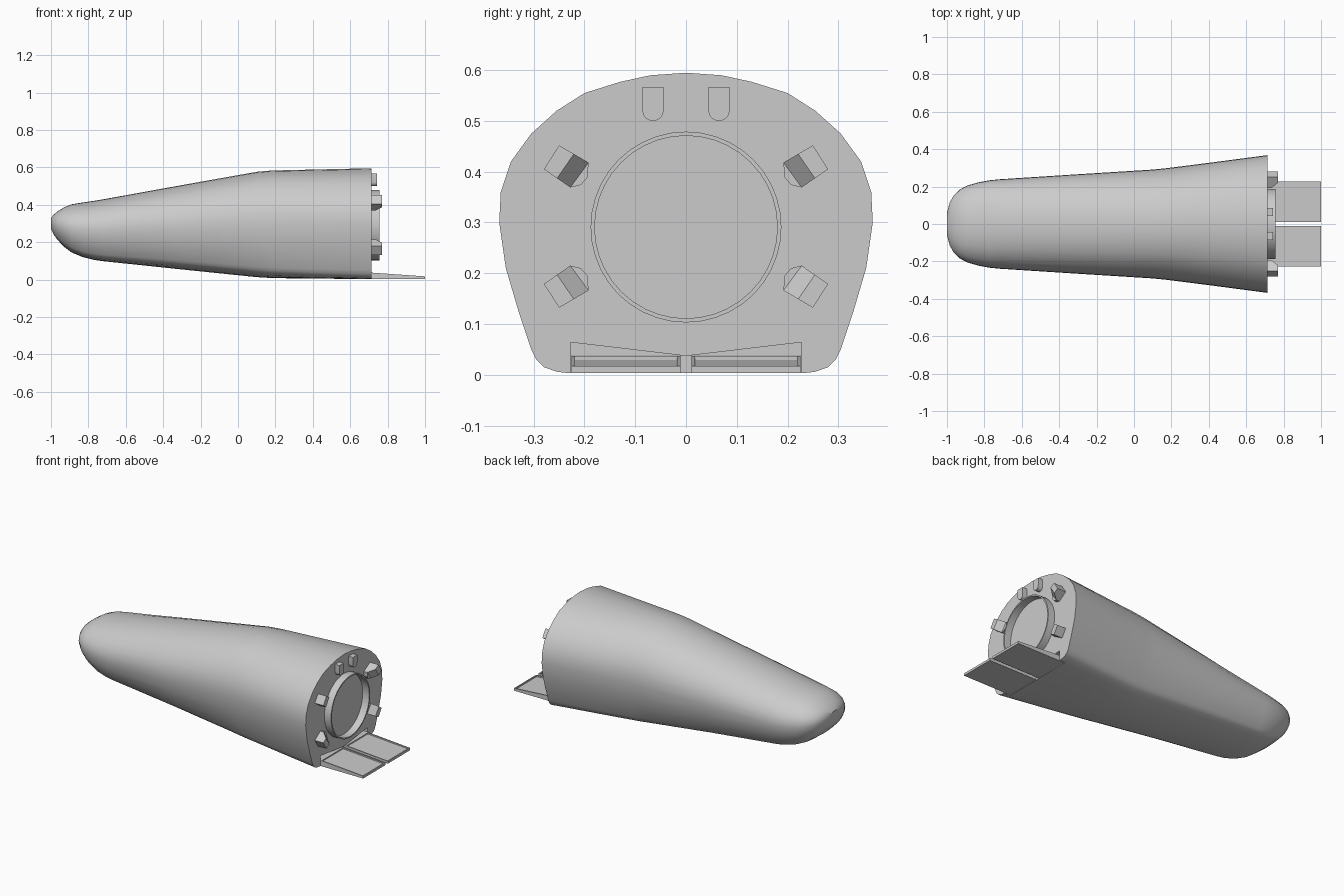
import bpy, bmesh, math
from mathutils import Vector

if "Cube" in bpy.data.objects:
    bpy.data.objects.remove(bpy.data.objects["Cube"], do_unlink=True)

grey = bpy.data.materials.new("hull grey")
grey.use_nodes = True
grey.diffuse_color = (0.6, 0.6, 0.6, 1)
grey.node_tree.nodes["Principled BSDF"].inputs["Base Color"].default_value = (0.6, 0.6, 0.6, 1)

AFT = 0.713  # x of the flat aft bulkhead


def finish(name, bm, smooth=None):
    bmesh.ops.recalc_face_normals(bm, faces=bm.faces[:])
    mesh = bpy.data.meshes.new(name)
    bm.to_mesh(mesh)
    bm.free()
    mesh.materials.append(grey)
    ob = bpy.data.objects.new(name, mesh)
    bpy.context.collection.objects.link(ob)
    if smooth:
        shade(ob, smooth)
    return ob


def shade(ob, degrees):
    bpy.ops.object.select_all(action='DESELECT')
    ob.select_set(True)
    bpy.context.view_layer.objects.active = ob
    bpy.ops.object.shade_smooth_by_angle(angle=math.radians(degrees))


def loft(bm, rings):
    """Skin a list of equal closed rings and cap both ends."""
    loops = [[bm.verts.new(p) for p in ring] for ring in rings]
    n = len(loops[0])
    for a, b in zip(loops, loops[1:]):
        for i in range(n):
            j = (i + 1) % n
            bm.faces.new((a[i], a[j], b[j], b[i]))
    bm.faces.new(loops[0])
    bm.faces.new(loops[-1])


def prism(name, outline, x0, x1, smooth=None):
    """Extrude a (y, z) outline along x; x1 may be a function of the point index."""
    bm = bmesh.new()
    top = x1 if callable(x1) else (lambda i: x1)
    loft(bm, [[(x0, y, z) for y, z in outline],
              [(top(i), y, z) for i, (y, z) in enumerate(outline)]])
    return finish(name, bm, smooth)


# Hull: aft half profile (y, z), rescaled and rounded towards the nose
half = [(0, .595), (.07, .59), (.13, .577), (.2, .555), (.255, .52), (.305, .475),
        (.345, .42), (.365, .36), (.368, .3), (.355, .21), (.33, .125), (.305, .05),
        (.295, .03), (.28, .015), (.255, .006), (.23, .003), (.12, .003), (0, .003)]
unit = [(y / .368, (z - .299) / .296) for y, z in half]
unit += [(-y, z) for y, z in unit[-2:0:-1]]

# x, half width, bottom, top, share of the aft profile
stations = [(-1, .06, .27, .33, 0), (-.985, .115, .24, .348, .1), (-.965, .152, .212, .364, .2),
            (-.93, .185, .175, .386, .3), (-.89, .206, .145, .402, .4), (-.83, .223, .12, .412, .5),
            (-.77, .234, .105, .421, .5), (-.72, .239, .098, .429, .5), (-.3, .266, .054, .505, .5),
            (.1, .291, .013, .576, .6), (.18, .299, .008, .583, .65), (.4, .327, .005, .588, .8),
            (AFT, .368, .003, .595, 1)]


def section(x, w, lo, hi, share):
    ring = []
    for y, z in unit:
        a = math.atan2(z, y)
        r = (abs(math.cos(a)) ** 2.2 + abs(math.sin(a)) ** 2.2) ** (-1 / 2.2)
        v = Vector((r * math.cos(a), r * math.sin(a))).lerp(Vector((y, z)), share)
        ring.append((x, v.x * w, (lo + hi) / 2 + v.y * (hi - lo) / 2))
    return ring


bm = bmesh.new()
loft(bm, [section(*s) for s in stations])
hull = finish("hull", bm)

# Flap bay cut into the lower aft edge
bay = prism("flap_bay_cutter", [(-.228, -.05), (.228, -.05), (.228, .064), (0, .037), (-.228, .064)],
            AFT - .04, AFT + .1)
cut = hull.modifiers.new("flap bay", 'BOOLEAN')
cut.operation = 'DIFFERENCE'
cut.solver = 'EXACT'
cut.object = bay
bpy.context.view_layer.objects.active = hull
bpy.ops.object.modifier_apply(modifier=cut.name)
bpy.data.objects.remove(bay, do_unlink=True)
shade(hull, 35)

# Docking ring: square section swept about the x axis
bm = bmesh.new()
n = 40
ring = []
for i in range(n):
    c, s = math.cos(math.tau * i / n), math.sin(math.tau * i / n)
    ring.append([bm.verts.new((x, r * c, .291 + r * s)) for x, r in
                 ((AFT - .01, .188), (.757, .188), (.757, .18), (AFT - .01, .18))])
for i in range(n):
    a, b = ring[i], ring[(i + 1) % n]
    for k in range(4):
        bm.faces.new((a[k], a[(k + 1) % 4], b[(k + 1) % 4], b[k]))
finish("docking_ring", bm, 35)

# Thruster pods: square outer end, rounded and lowered inner end
pod = [(.25, .452), (.28, .405), (.228, .369), (.207, .374), (.194, .389), (.192, .418)]
for side, sy in (("left", 1), ("right", -1)):
    for level, sz in (("upper", 1), ("lower", -1)):
        outline = [(sy * y, .292 + sz * (z - .292)) for y, z in pod]
        bm = bmesh.new()
        base = [bm.verts.new((AFT - .01, *p)) for p in outline]
        tip = [bm.verts.new((.77 if i < 2 else .735, *p)) for i, p in enumerate(outline)]
        mid = [bm.verts.new((.77, *Vector(outline[a]).lerp(Vector(outline[b]), .5)))
               for a, b in ((1, 2), (0, 5))]
        bm.faces.new((tip[0], tip[1], mid[0], mid[1]))
        bm.faces.new((mid[1], mid[0], tip[2], tip[5]))
        bm.faces.new(tip[2:])
        bm.faces.new(base)
        for i in range(6):
            j = (i + 1) % 6
            extra = {1: [mid[0]], 5: [mid[1]]}.get(i, [])
            bm.faces.new([base[i], base[j], tip[j]] + extra + [tip[i]])
        finish(f"{level}_{side}_thruster", bm)

# Upper latch tabs with rounded lower ends
for side, sy in (("left", 1), ("right", -1)):
    arc = [(sy * .065 + .021 * math.cos(a), .521 + .021 * math.sin(a))
           for a in (math.pi + math.pi * k / 8 for k in range(9))]
    prism(side + "_latch_tab", arc + [(sy * .065 + .021, .567), (sy * .065 - .021, .567)],
          AFT - .01, .742, 35)

# Body flaps: tapered wedges with a recessed upper panel
for side, sy in (("left", 1), ("right", -1)):
    bm = bmesh.new()
    y0, y1 = sorted((sy * .011, sy * .226))
    loft(bm, [[(x, y0, .003), (x, y1, .003), (x, y1, top), (x, y0, top)]
              for x, top in ((AFT - .038, .038), (AFT, .037), (1, .017))])
    bmesh.ops.recalc_face_normals(bm, faces=bm.faces[:])
    panel = max((f for f in bm.faces if f.normal.z > .9), key=lambda f: f.calc_center_median().x)
    bmesh.ops.inset_region(bm, faces=[panel], thickness=.01, depth=0)
    bmesh.ops.inset_region(bm, faces=[panel], thickness=.0005, depth=-.007)
    finish(side + "_body_flap", bm)
